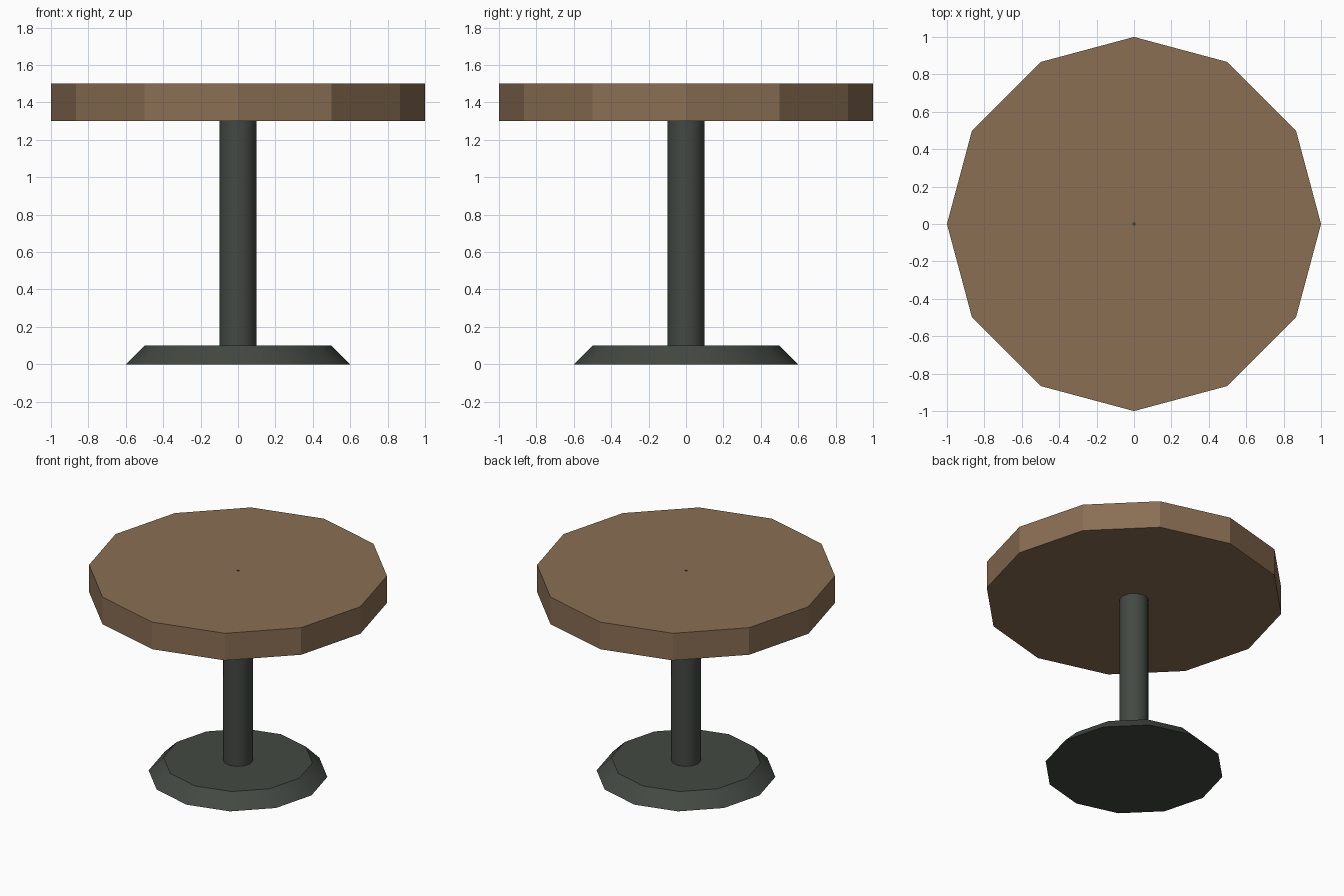
import bpy
import math

cube = bpy.data.objects.get("Cube")
if cube:
    bpy.data.objects.remove(cube, do_unlink=True)


def make_material(name, color):
    mat = bpy.data.materials.new(name)
    mat.diffuse_color = color
    mat.use_nodes = True
    mat.node_tree.nodes["Principled BSDF"].inputs["Base Color"].default_value = color
    return mat


wood = make_material("brown wood", (0.254, 0.156, 0.087, 1))
metal = make_material("dark green-grey metal", (0.056, 0.066, 0.056, 1))


def add_disc(name, mat, bottom_radius, top_radius, z0, z1, sides=12, smooth_angle=None):
    """Upright faceted cylinder or cone frustum between two heights."""
    bpy.ops.mesh.primitive_cone_add(
        vertices=sides, radius1=bottom_radius, radius2=top_radius,
        depth=z1 - z0, location=(0, 0, (z0 + z1) / 2))
    obj = bpy.context.object
    obj.name = obj.data.name = name
    obj.data.materials.append(mat)
    if smooth_angle:
        bpy.ops.object.shade_smooth_by_angle(angle=math.radians(smooth_angle))
    return obj


# Foot with a sloping rim
add_disc("base", metal, 0.6, 0.5, 0.0, 0.1, smooth_angle=35)
# Central column
add_disc("pole", metal, 0.1, 0.1, 0.1, 1.3, smooth_angle=35)
# Faceted round top
add_disc("tabletop", wood, 1.0, 1.0, 1.3, 1.5)
# Tiny fixing set in the middle of the top
add_disc("centre_fixing", metal, 0.013, 0.013, 1.499, 1.502, sides=4)
